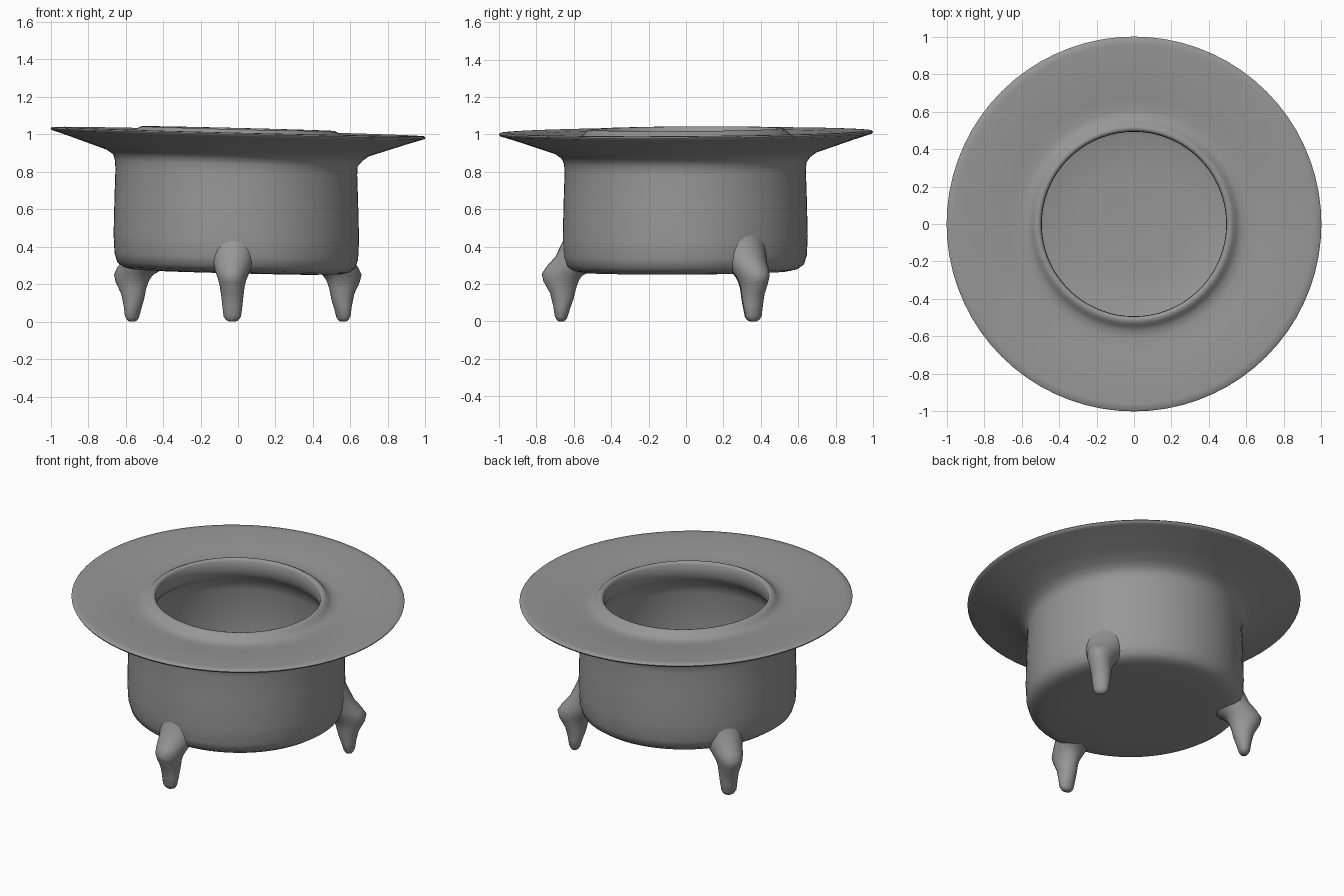
import bpy, bmesh, math
from mathutils import Vector

cube = bpy.data.objects.get("Cube")
if cube:
    bpy.data.objects.remove(cube)

# Single clay grey
clay = bpy.data.materials.new("clay_grey")
clay.use_nodes = True
colour = (0.31, 0.31, 0.31, 1)
clay.diffuse_color = colour
clay.node_tree.nodes["Principled BSDF"].inputs["Base Color"].default_value = colour


def loft(name, rings):
    """Skin a list of vertex rings, cap both ends and shade smooth."""
    bm = bmesh.new()
    loops = [[bm.verts.new(p) for p in ring] for ring in rings]
    for a, b in zip(loops, loops[1:]):
        n = len(a)
        for i in range(n):
            j = (i + 1) % n
            bm.faces.new((a[i], a[j], b[j], b[i]))
    bm.faces.new(loops[0])
    bm.faces.new(loops[-1])
    bmesh.ops.recalc_face_normals(bm, faces=bm.faces)
    mesh = bpy.data.meshes.new(name)
    bm.to_mesh(mesh)
    bm.free()
    mesh.materials.append(clay)
    obj = bpy.data.objects.new(name, mesh)
    bpy.context.collection.objects.link(obj)
    bpy.ops.object.select_all(action='DESELECT')
    obj.select_set(True)
    bpy.context.view_layer.objects.active = obj
    bpy.ops.object.shade_smooth_by_angle(angle=math.radians(60))


def circle(n):
    return [(math.cos(t), math.sin(t)) for t in (2 * math.pi * i / n for i in range(n))]


# Bowl: one profile from under the base, over the brim and collar, to the inner floor
profile = [
    (0.05, 0.258), (0.40, 0.26), (0.55, 0.265), (0.60, 0.276), (0.635, 0.30),
    (0.65, 0.35), (0.655, 0.45), (0.65, 0.65), (0.645, 0.80), (0.648, 0.845),
    (0.665, 0.875), (0.70, 0.90), (0.80, 0.934), (0.90, 0.968), (0.975, 0.992),
    (0.995, 0.998), (1.0, 1.007), (0.993, 1.014), (0.96, 1.015), (0.80, 1.007),
    (0.68, 0.994), (0.61, 0.985), (0.57, 0.99), (0.547, 1.005), (0.532, 1.022),
    (0.515, 1.03), (0.502, 1.028), (0.494, 1.015), (0.492, 0.97), (0.497, 0.93),
    (0.52, 0.895), (0.56, 0.855), (0.58, 0.79), (0.59, 0.50), (0.58, 0.41),
    (0.55, 0.36), (0.48, 0.335), (0.30, 0.325), (0.05, 0.322),
]
TILT = Vector((-0.025, 0.007))       # the bowl leans toward its right and back
BODY_SHIFT = Vector((-0.009, -0.004))  # the belly sits a little off the brim's centre


def bowl_ring(r, z):
    shift = BODY_SHIFT if z < 0.86 else Vector((0, 0))
    points = [r * Vector(p) + shift for p in circle(72)]
    return [(p.x, p.y, z + TILT.dot(p)) for p in points]


loft("bowl_with_brim", [bowl_ring(r, z) for r, z in profile])

# Legs: broad root on the wall, bulging knee, narrowing to a blunt foot
# (outer distance, outer height, inner distance, inner height, half-width)
leg_rings = [
    (0.635, 0.48, 0.50, 0.275, 0.135), (0.663, 0.42, 0.53, 0.258, 0.118),
    (0.70, 0.345, 0.555, 0.245, 0.10), (0.745, 0.295, 0.57, 0.225, 0.088),
    (0.772, 0.255, 0.58, 0.20, 0.076), (0.763, 0.215, 0.59, 0.17, 0.067),
    (0.727, 0.15, 0.602, 0.12, 0.059), (0.711, 0.085, 0.62, 0.07, 0.053),
    (0.703, 0.03, 0.635, 0.022, 0.046), (0.692, 0.008, 0.645, 0.006, 0.032),
    (0.68, 0.0, 0.656, 0.0, 0.015),
]
feet = {"front_leg": (-0.03, -0.66), "right_back_leg": (-0.57, 0.36),
        "left_back_leg": (0.56, 0.36)}
for name, foot in feet.items():
    out = Vector((*foot, 0)).normalized()
    side = Vector((-out.y, out.x, 0))
    rings = []
    for ro, zo, ri, zi, width in leg_rings:
        outer = out * ro + Vector((0, 0, zo))
        inner = out * ri + Vector((0, 0, zi))
        middle, half = (outer + inner) / 2, (outer - inner) / 2
        rings.append([middle + half * c + side * (width * s) for c, s in circle(24)])
    loft(name, rings)
